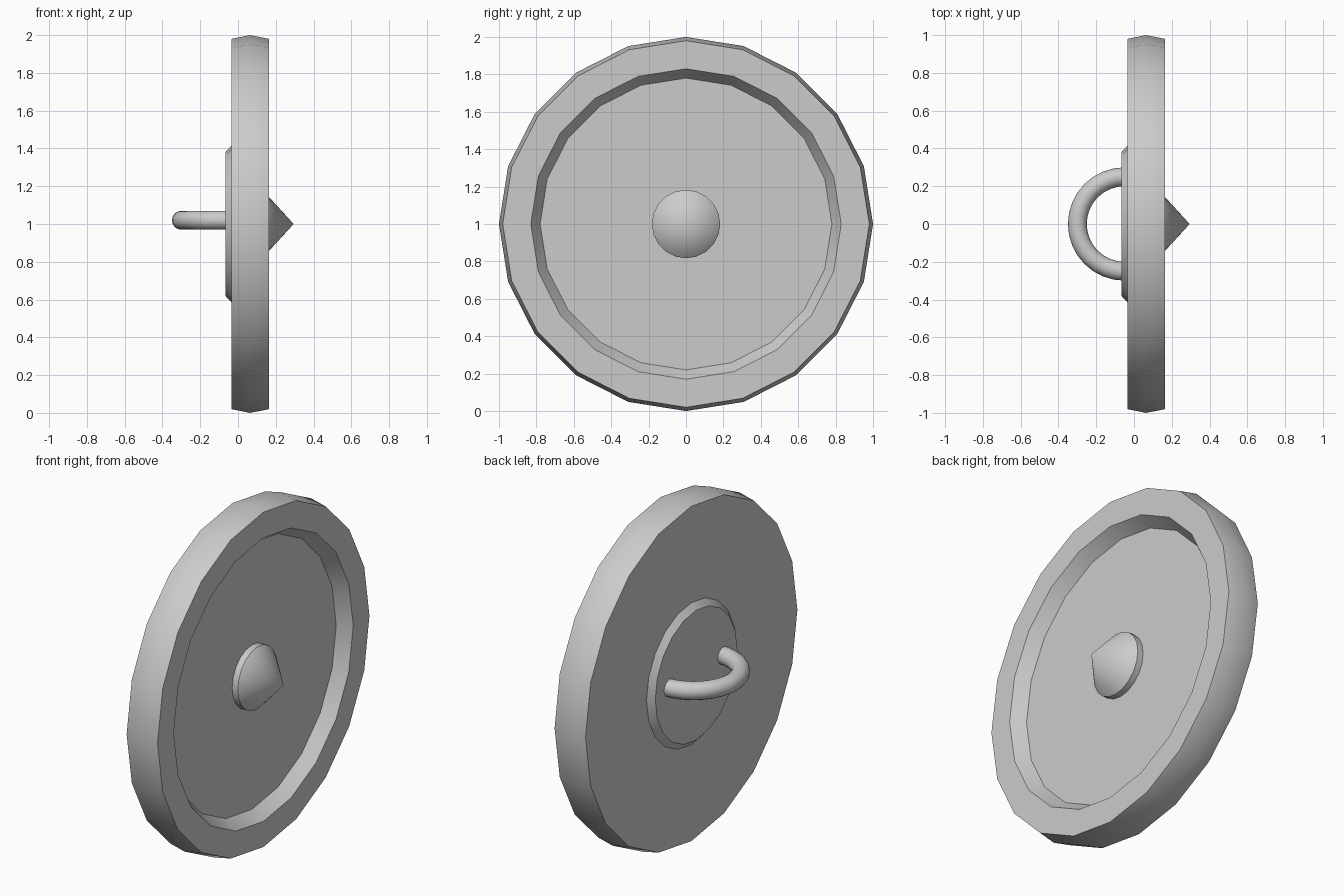
import bpy, bmesh, math
from mathutils import Vector, Matrix

if "Cube" in bpy.data.objects:
    bpy.data.objects.remove(bpy.data.objects["Cube"])

SIDES = 20
CENTRE_Z = 1.0


def finish(bm, name):
    bmesh.ops.recalc_face_normals(bm, faces=bm.faces)
    mesh = bpy.data.meshes.new(name)
    bm.to_mesh(mesh)
    bm.free()
    ob = bpy.data.objects.new(name, mesh)
    bpy.context.collection.objects.link(ob)
    bpy.ops.object.select_all(action='DESELECT')
    ob.select_set(True)
    bpy.context.view_layer.objects.active = ob
    bpy.ops.object.shade_smooth_by_angle(angle=math.radians(30))
    return ob


def lathe(name, profile, sides=SIDES):
    """Revolve (x, radius) points about the x axis through the shield centre."""
    bm = bmesh.new()
    verts = [bm.verts.new((x, 0, CENTRE_Z + r)) for x, r in profile]
    edges = [bm.edges.new(pair) for pair in zip(verts, verts[1:])]
    bmesh.ops.spin(bm, geom=verts + edges, cent=(0, 0, CENTRE_Z), axis=(1, 0, 0),
                   angle=math.tau, steps=sides, use_merge=False)
    bmesh.ops.remove_doubles(bm, verts=bm.verts, dist=0.0005)
    return finish(bm, name)


# Round shield board with raised rim and recessed face
lathe("shield_board", [(-0.035, 0), (-0.035, 0.98), (0.063, 1.0), (0.165, 0.98),
                       (0.165, 0.83), (0.09, 0.78), (0.09, 0)])

# Pointed boss on the front
lathe("boss_spike", [(0.09, 0.183), (0.127, 0.183), (0.295, 0)])

# Bevelled plate on the back
lathe("back_plate", [(-0.035, 0.415), (-0.067, 0.38), (-0.067, 0)])

# Half-ring grip on the back plate
bpy.ops.mesh.primitive_torus_add(major_radius=0.25, minor_radius=0.05,
                                 major_segments=32, minor_segments=16)
ring = bpy.context.object
bm = bmesh.new()
bm.from_mesh(ring.data)
bpy.data.objects.remove(ring)
bmesh.ops.bisect_plane(bm, geom=bm.verts[:] + bm.edges[:] + bm.faces[:], dist=0.0001,
                       plane_co=Vector((0, 0, 0)), plane_no=Vector((1, 0, 0)), clear_outer=True)
bmesh.ops.transform(bm, matrix=Matrix.Translation((-0.05, 0, 1.02)), verts=bm.verts)
finish(bm, "grip")
